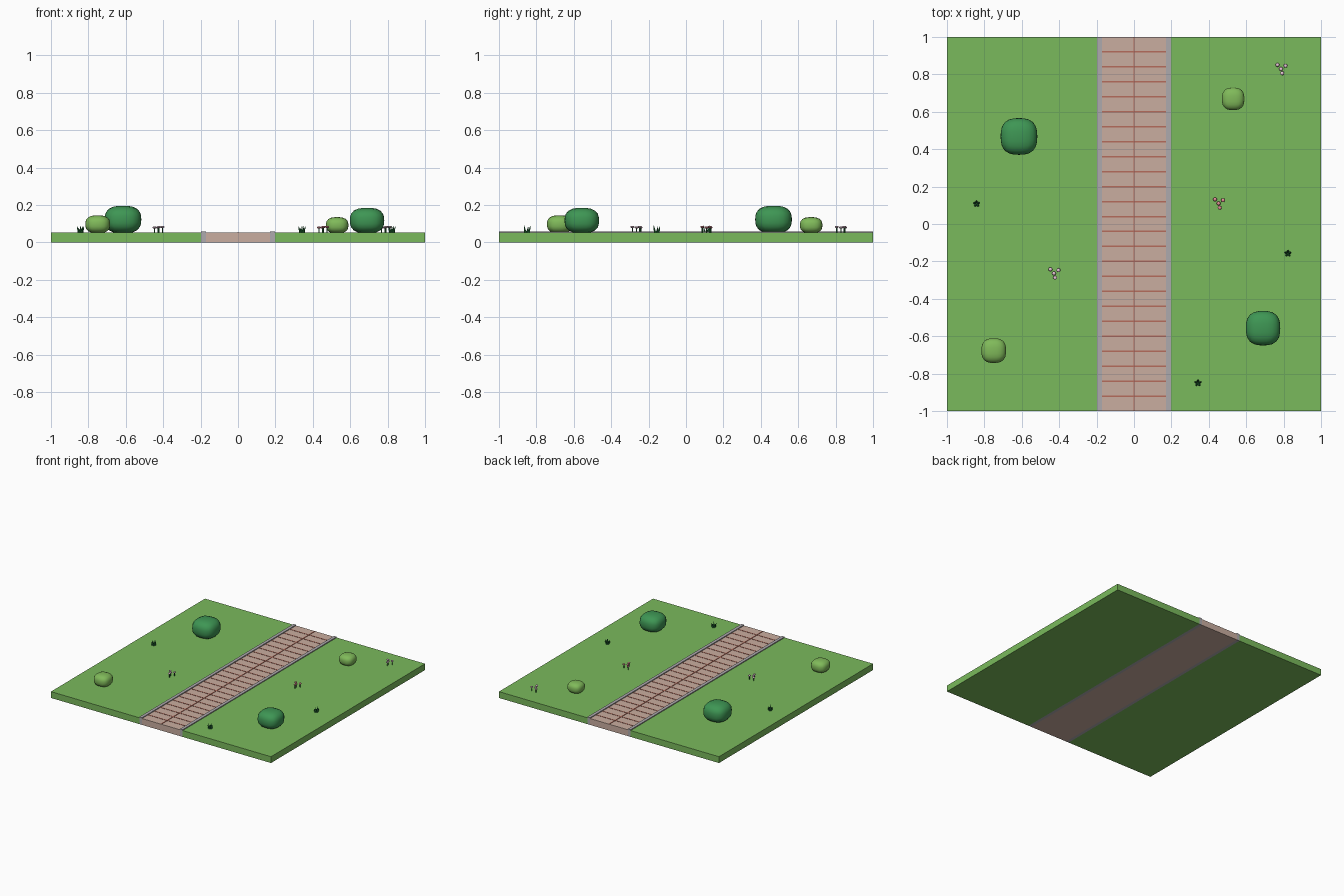
import bpy, bmesh, math
from mathutils import Vector, Matrix

if "Cube" in bpy.data.objects:
    bpy.data.objects.remove(bpy.data.objects["Cube"])


def mat(name, r, g, b):
    lin = lambda c: ((c / 255 + 0.055) / 1.055) ** 2.4
    m = bpy.data.materials.new(name)
    m.diffuse_color = (lin(r), lin(g), lin(b), 1)
    m.use_nodes = True
    m.node_tree.nodes["Principled BSDF"].inputs["Base Color"].default_value = m.diffuse_color
    return m


GRASS = mat("grass green", 122, 186, 92)
PAVING = mat("paving tan", 202, 174, 160)
JOINT = mat("joint red brown", 182, 108, 92)
CURB = mat("curb grey", 174, 170, 174)
DARK = mat("dark bush green", 62, 150, 84)
LIGHT = mat("light bush green", 128, 186, 90)
BLADE = mat("blade green", 36, 112, 58)
PINK = mat("pale pink petals", 232, 196, 214)
ROSE = mat("rose petals", 226, 140, 150)

TOP = 0.052


def finish(name, bm, material, smooth=False):
    bmesh.ops.recalc_face_normals(bm, faces=bm.faces)
    me = bpy.data.meshes.new(name)
    bm.to_mesh(me)
    bm.free()
    me.materials.append(material)
    for p in me.polygons:
        p.use_smooth = smooth
    ob = bpy.data.objects.new(name, me)
    bpy.context.collection.objects.link(ob)
    return ob


def add_box(bm, lo, hi):
    lo, hi = Vector(lo), Vector(hi)
    size = hi - lo
    bmesh.ops.create_cube(bm, size=1, matrix=Matrix.Translation((lo + hi) / 2)
                          @ Matrix.Diagonal((*size, 1)))


def add_cone(bm, base, tip, r1, r2, sides):
    base, tip = Vector(base), Vector(tip)
    d = tip - base
    m = Matrix.Translation((base + tip) / 2) @ d.to_track_quat('Z', 'Y').to_matrix().to_4x4()
    bmesh.ops.create_cone(bm, cap_ends=True, segments=sides, radius1=r1, radius2=r2,
                          depth=d.length, matrix=m)


# Lawns and curbs on both sides of the path
for side, sx in (("left", -1), ("right", 1)):
    for part, a, b, h, m in (("lawn", 0.197, 1.0, TOP, GRASS), ("curb", 0.172, 0.197, 0.059, CURB)):
        bm = bmesh.new()
        x0, x1 = sorted((sx * a, sx * b))
        add_box(bm, (x0, -1, 0), (x1, 1, h))
        finish(f"{side}_{part}", bm, m)

# Paved path
bm = bmesh.new()
add_box(bm, (-0.172, -1, 0), (0.172, 1, TOP))
finish("path", bm, PAVING)

# Paving joints: cross lines and one centre line
bm = bmesh.new()
for i in range(24):
    y = -0.92 + 0.08 * i
    add_box(bm, (-0.172, y - 0.004, TOP - 0.001), (0.172, y + 0.004, TOP + 0.002))
add_box(bm, (-0.004, -1, TOP - 0.001), (0.004, 1, TOP + 0.0025))
finish("path_joints", bm, JOINT)


# Bushes: rounded, flattened cubes
def bush(name, x, y, r, top, material):
    bm = bmesh.new()
    bmesh.ops.create_cube(bm, size=2)
    bmesh.ops.subdivide_edges(bm, edges=bm.edges[:], cuts=5, use_grid_fill=True)
    half = (top - TOP + 0.003) / 2
    p = 2.7
    for v in bm.verts:
        c = Vector([math.tan(k * math.pi / 4) for k in v.co])
        c /= sum(abs(k) ** p for k in c) ** (1 / p)
        v.co = (x + c.x * r, y + c.y * r, top - half + c.z * half)
    finish(name, bm, material, True)


bush("large_bush_left", -0.615, 0.468, 0.098, 0.196, DARK)
bush("large_bush_right", 0.69, -0.557, 0.092, 0.185, DARK)
bush("small_bush_left", -0.75, -0.677, 0.066, 0.145, LIGHT)
bush("small_bush_right", 0.53, 0.669, 0.06, 0.135, LIGHT)

# Grass tufts: five splayed blades each
for n, (x, y) in enumerate(((-0.842, 0.108), (0.823, -0.157), (0.342, -0.85))):
    bm = bmesh.new()
    for i in range(5):
        a = math.pi / 2 + i * math.tau / 5
        c, s = math.cos(a), math.sin(a)
        h = 0.038 - 0.005 * (i % 3)
        add_cone(bm, (x + 0.009 * c, y + 0.009 * s, TOP - 0.002),
                 (x + 0.019 * c, y + 0.019 * s, TOP + h), 0.008, 0.0005, 5)
    finish(f"grass_tuft_{n + 1}", bm, BLADE)

# Flower clusters: four stems with flat heads each
OFFSETS = ((-0.019, 0.022), (0.024, 0.017), (0, 0), (0.006, -0.023))
for n, (x, y, m) in enumerate(((-0.428, -0.264, PINK), (0.452, 0.11, ROSE), (0.786, 0.829, PINK))):
    stems, heads = bmesh.new(), bmesh.new()
    for i, (dx, dy) in enumerate(OFFSETS):
        z = 0.078 + 0.003 * (i % 2)
        px, py = x + dx, y + dy
        add_cone(stems, (px, py, TOP - 0.002), (px, py, z), 0.003, 0.003, 6)
        bmesh.ops.create_uvsphere(heads, u_segments=8, v_segments=6, radius=1,
                                  matrix=Matrix.Translation((px, py, z + 0.002))
                                  @ Matrix.Diagonal((0.011, 0.011, 0.006, 1)))
    finish(f"flower_stems_{n + 1}", stems, BLADE)
    finish(f"flower_heads_{n + 1}", heads, m, True)
